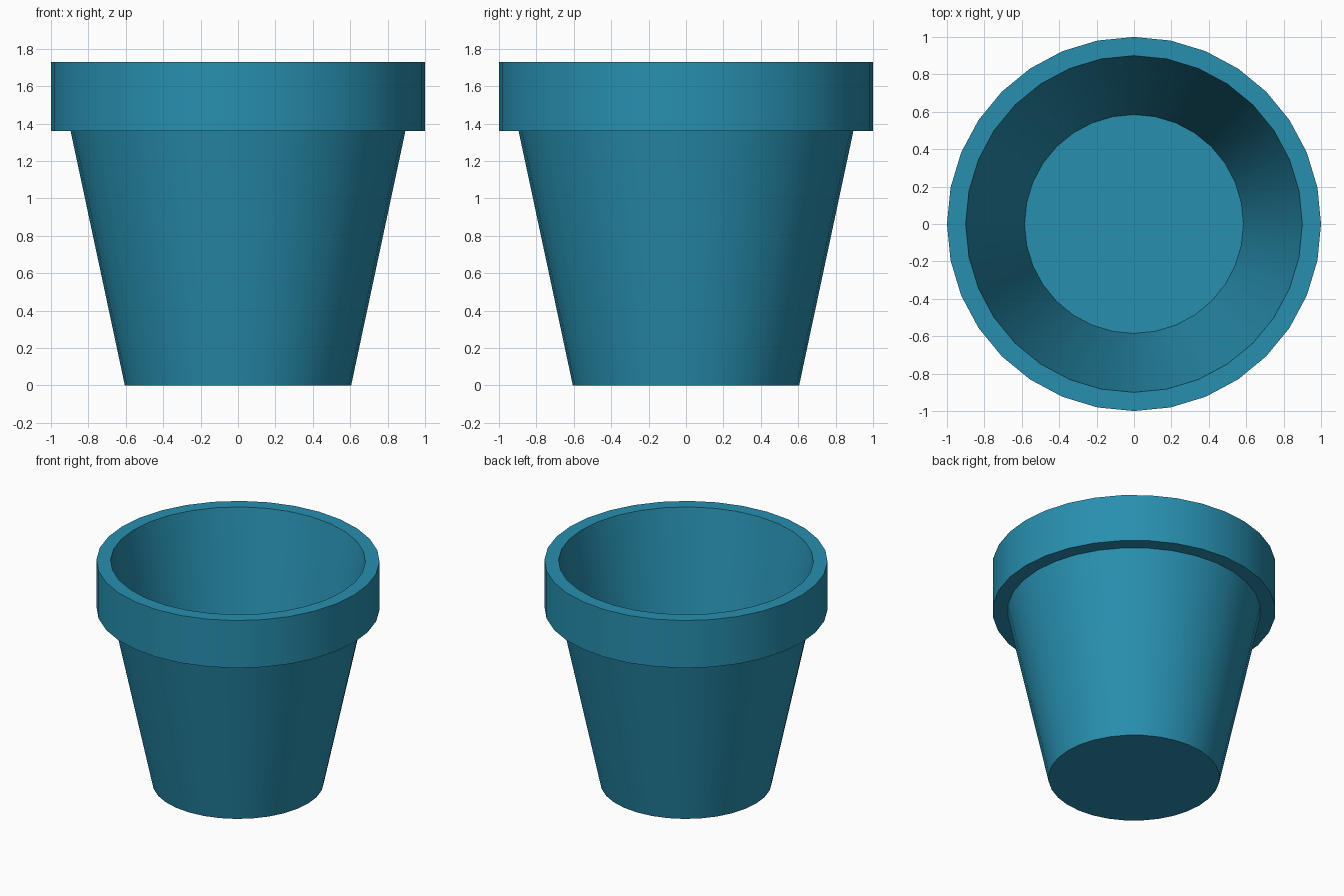
import bpy, bmesh, math

if "Cube" in bpy.data.objects:
    bpy.data.objects.remove(bpy.data.objects["Cube"])

SIDES = 32

# Closed pot profile (radius, height): base, outer wall, rim, inner wall, floor
PROFILE = [(0.605, 0.0), (0.895, 1.36), (1.0, 1.36), (1.0, 1.73),
           (0.9, 1.73), (0.585, 0.12)]

teal = bpy.data.materials.new("teal")
teal.diffuse_color = (0.021, 0.275, 0.43, 1)
teal.use_nodes = True
teal.node_tree.nodes["Principled BSDF"].inputs["Base Color"].default_value = teal.diffuse_color

# Revolve the profile into rings and bridge them
bm = bmesh.new()
rings = []
for r, z in PROFILE:
    rings.append([bm.verts.new((r * math.cos(2 * math.pi * i / SIDES),
                                r * math.sin(2 * math.pi * i / SIDES), z))
                  for i in range(SIDES)])
for a, b in zip(rings, rings[1:]):
    for i in range(SIDES):
        j = (i + 1) % SIDES
        bm.faces.new((a[i], a[j], b[j], b[i]))

# Underside and inner floor
bm.faces.new(rings[0][::-1])
bm.faces.new(rings[-1])
bmesh.ops.recalc_face_normals(bm, faces=bm.faces[:])

mesh = bpy.data.meshes.new("flower_pot")
bm.to_mesh(mesh)
bm.free()
mesh.materials.append(teal)
pot = bpy.data.objects.new("flower_pot", mesh)
bpy.context.collection.objects.link(pot)

# Smooth round walls, crisp rim and base edges
bpy.context.view_layer.objects.active = pot
pot.select_set(True)
bpy.ops.object.shade_smooth_by_angle(angle=math.radians(35))
